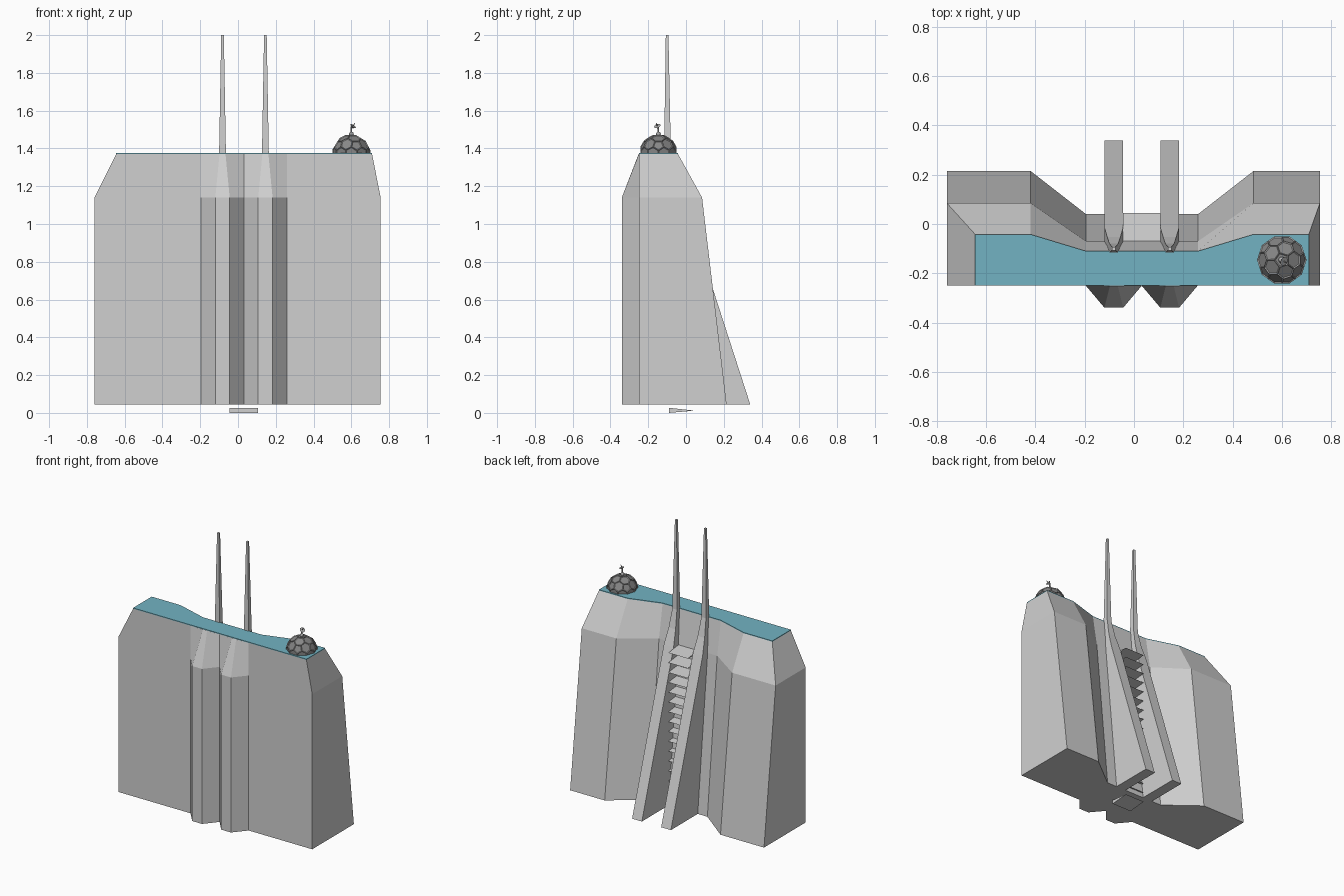
import bpy, bmesh, math
from mathutils import Vector, Matrix

cube = bpy.data.objects.get("Cube")
if cube:
    bpy.data.objects.remove(cube, do_unlink=True)


def material(name, r, g, b):
    m = bpy.data.materials.new(name)
    m.use_nodes = True
    m.diffuse_color = (r, g, b, 1)
    m.node_tree.nodes["Principled BSDF"].inputs["Base Color"].default_value = (r, g, b, 1)
    return m


concrete = material("concrete_gray", 0.63, 0.63, 0.63)
teal = material("roof_teal", 0.17, 0.45, 0.54)
panel = material("dome_panel_gray", 0.24, 0.24, 0.24)
frame = material("dome_frame_gray", 0.42, 0.42, 0.42)


def finish(name, bm, *mats):
    bmesh.ops.recalc_face_normals(bm, faces=bm.faces)
    mesh = bpy.data.meshes.new(name)
    bm.to_mesh(mesh)
    bm.free()
    for m in mats:
        mesh.materials.append(m)
    ob = bpy.data.objects.new(name, mesh)
    bpy.context.collection.objects.link(ob)
    return ob


def loft(name, sections, mat):
    """Skin horizontal outlines given as (z, [(x, y), ...])."""
    bm = bmesh.new()
    rings = [[bm.verts.new((x, y, z)) for x, y in pts] for z, pts in sections]
    n = len(rings[0])
    for lo, hi in zip(rings, rings[1:]):
        for i in range(n):
            j = (i + 1) % n
            bm.faces.new((lo[i], lo[j], hi[j], hi[i]))
    bm.faces.new(rings[0][::-1])
    bm.faces.new(rings[-1])
    return finish(name, bm, mat)


BASE, SHOULDER, TOP = 0.045, 1.14, 1.37
FRONT = -0.25


# Main block: straight front, recessed back bay
def outline(x0, x1, wing, bay):
    return [(x0, FRONT), (x1, FRONT), (x1, wing), (0.485, wing), (0.26, bay),
            (-0.195, bay), (-0.42, wing), (x0, wing)]


roof_line = outline(-0.645, 0.71, -0.042, -0.11)
loft("main_block", [(BASE, outline(-0.76, 0.755, 0.215, 0.04)),
                    (SHOULDER, outline(-0.76, 0.755, 0.085, -0.07)),
                    (TOP, roof_line)], concrete)
loft("roof", [(TOP, roof_line), (TOP + 0.006, roof_line)], teal)


# Paired front buttresses, back fins and spires
def buttress(name, cx):
    def ring(half, y):
        return [(cx - 0.114, FRONT + 0.01), (cx - 0.114, FRONT), (cx - half, y),
                (cx + half, y), (cx + 0.114, FRONT), (cx + 0.114, FRONT + 0.01)]
    loft(name, [(BASE, ring(0.038, -0.34)), (SHOULDER, ring(0.038, -0.34)),
                (TOP, ring(0.016, FRONT - 0.001))], concrete)


def fin(name, cx):
    # z, half width, front y, back y
    profile = [(BASE, 0.038, -0.12, 0.34), (SHOULDER, 0.038, -0.12, -0.014),
               (1.25, 0.027, -0.118, -0.052), (1.375, 0.018, -0.116, -0.08),
               (2.0, 0.007, -0.107, -0.093)]
    loft(name, [(z, [(cx - w, f), (cx + w, f), (cx + w, b), (cx - w, b)])
                for z, w, f, b in profile], concrete)


for side, cx in (("right", -0.082), ("left", 0.145)):
    buttress(side + "_front_buttress", cx)
    fin(side + "_back_fin", cx)

# Stack of wedge louvres between the fins
bm = bmesh.new()
STEPS = 17
for i in range(STEPS):
    z = i * 0.0695
    ends = [[bm.verts.new((x, y, z + h)) for y, h in
             ((-0.09, 0), (0.045, 0.012), (-0.09, 0.027))] for x in (-0.045, 0.107)]
    a, b = ends
    bm.faces.new(a)
    bm.faces.new(b[::-1])
    for k in range(3):
        j = (k + 1) % 3
        bm.faces.new((a[k], b[k], b[j], a[j]))
finish("back_louvres", bm, concrete)

# Geodesic dome: dual of an icosphere, with recessed panels
CENTRE = Vector((0.6, -0.146, TOP + 0.004))
RADIUS = 0.102
ico = bmesh.new()
bmesh.ops.create_icosphere(ico, subdivisions=2, radius=1)
bm = bmesh.new()
corner = {f: bm.verts.new(f.calc_center_median().normalized() * RADIUS) for f in ico.faces}
for v in ico.verts:
    n = v.co.normalized()
    u = n.orthogonal().normalized()
    w = n.cross(u)
    around = sorted(v.link_faces, key=lambda f: math.atan2(
        f.calc_center_median().dot(w), f.calc_center_median().dot(u)))
    bm.faces.new([corner[f] for f in around])
ico.free()
bmesh.ops.recalc_face_normals(bm, faces=bm.faces)
rims = bmesh.ops.inset_individual(bm, faces=bm.faces[:], thickness=0.005, depth=-0.004)["faces"]
for f in rims:
    f.material_index = 1
bmesh.ops.bisect_plane(bm, geom=bm.verts[:] + bm.edges[:] + bm.faces[:],
                       plane_co=(0, 0, 0), plane_no=(0, 0, 1), clear_inner=True)
bmesh.ops.translate(bm, verts=bm.verts, vec=CENTRE)
finish("dome", bm, panel, frame)

# Antenna on the dome: ball foot, mast and tilted dish
bm = bmesh.new()
apex = CENTRE + Vector((0, 0, RADIUS))
bmesh.ops.create_uvsphere(bm, u_segments=12, v_segments=8, radius=0.013,
                          matrix=Matrix.Translation(apex))
bmesh.ops.create_cone(bm, cap_ends=True, segments=8, radius1=0.004, radius2=0.004, depth=0.04,
                      matrix=Matrix.Translation(apex + Vector((0, 0, 0.02))))
tilt = Matrix.Rotation(math.radians(40), 4, Vector((0.5, 1, 0)))
bmesh.ops.create_cone(bm, cap_ends=True, segments=12, radius1=0.004, radius2=0.018, depth=0.012,
                      matrix=Matrix.Translation(apex + Vector((0.006, -0.004, 0.038))) @ tilt)
bmesh.ops.create_cone(bm, cap_ends=True, segments=6, radius1=0.003, radius2=0.002, depth=0.02,
                      matrix=Matrix.Translation(apex + Vector((0.013, -0.008, 0.049))) @ tilt)
finish("antenna", bm, frame)
